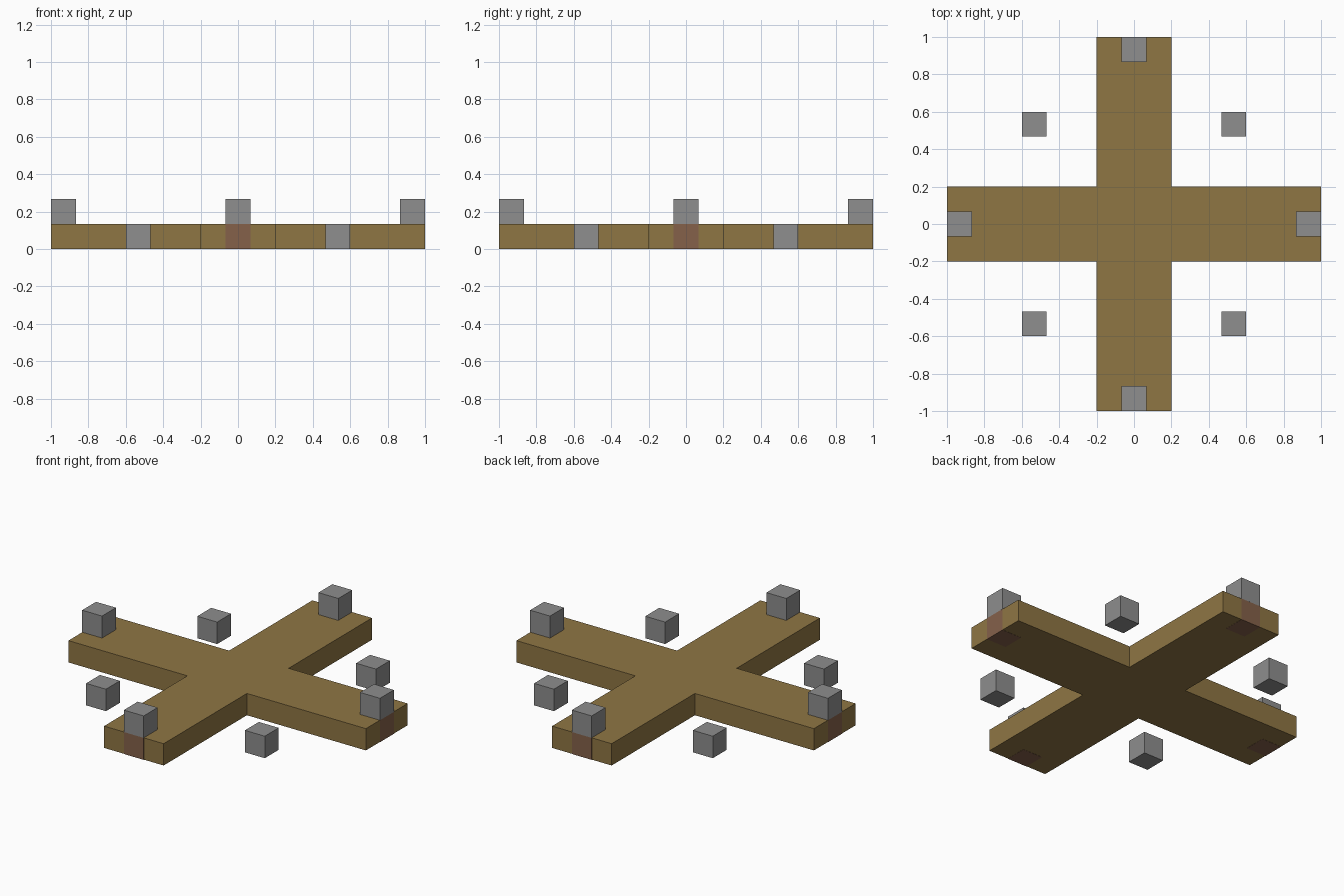
import bpy
import bmesh

cube = bpy.data.objects.get("Cube")
if cube:
    bpy.data.objects.remove(cube, do_unlink=True)


def srgb(*rgb):
    return tuple(((c / 255 + 0.055) / 1.055) ** 2.4 for c in rgb) + (1.0,)


def material(name, colour):
    mat = bpy.data.materials.new(name)
    mat.use_nodes = True
    mat.diffuse_color = colour
    mat.node_tree.nodes["Principled BSDF"].inputs["Base Color"].default_value = colour
    return mat


wood = material("wood_brown", srgb(143, 118, 68))
stone = material("stone_grey", srgb(142, 142, 142))
clay = material("reddish_brown", srgb(133, 97, 74))

T = 2 / 15         # block size and plank thickness
ARM = 0.2          # half width of an arm
SKIN = 0.001       # how far the inlays stand proud


def finish(name, bm, mat):
    bmesh.ops.recalc_face_normals(bm, faces=bm.faces)
    mesh = bpy.data.meshes.new(name)
    bm.to_mesh(mesh)
    bm.free()
    mesh.materials.append(mat)
    obj = bpy.data.objects.new(name, mesh)
    bpy.context.collection.objects.link(obj)
    return obj


def block(name, centre, mat):
    bm = bmesh.new()
    bmesh.ops.create_cube(bm, size=T)
    obj = finish(name, bm, mat)
    obj.location = centre
    return obj


# Cross-shaped platform: one outline corner group turned four times, then extruded
reach = 1 - SKIN
outline = []
x_dir, y_dir = (1, 0), (0, 1)
for _ in range(4):
    for a, b in ((reach, -ARM), (reach, ARM), (ARM, ARM)):
        outline.append((a * x_dir[0] + b * y_dir[0], a * x_dir[1] + b * y_dir[1], SKIN))
    x_dir, y_dir = y_dir, (-x_dir[0], -x_dir[1])
bm = bmesh.new()
base = bm.faces.new([bm.verts.new(p) for p in outline])
top = bmesh.ops.extrude_face_region(bm, geom=[base])["geom"]
bmesh.ops.translate(bm, vec=(0, 0, T - SKIN),
                    verts=[v for v in top if isinstance(v, bmesh.types.BMVert)])
finish("cross_platform", bm, wood)

# Block on each arm end, with an inlay set into the arm below it
END = 1 - T / 2
for side, x, y in (("left", 1, 0), ("right", -1, 0), ("front", 0, -1), ("back", 0, 1)):
    block(side + "_end_block", (x * END, y * END, T * 1.5), stone)
    inlay = block(side + "_end_inlay", (x * END, y * END, T / 2), clay)
    inlay.scale.z = 0.999

# Loose blocks standing between the arms
GAP = 0.8 * 2 / 3
for end, y in (("front", -1), ("back", 1)):
    for side, x in (("left", 1), ("right", -1)):
        block(f"{end}_{side}_corner_block", (x * GAP, y * GAP, T / 2), stone)
